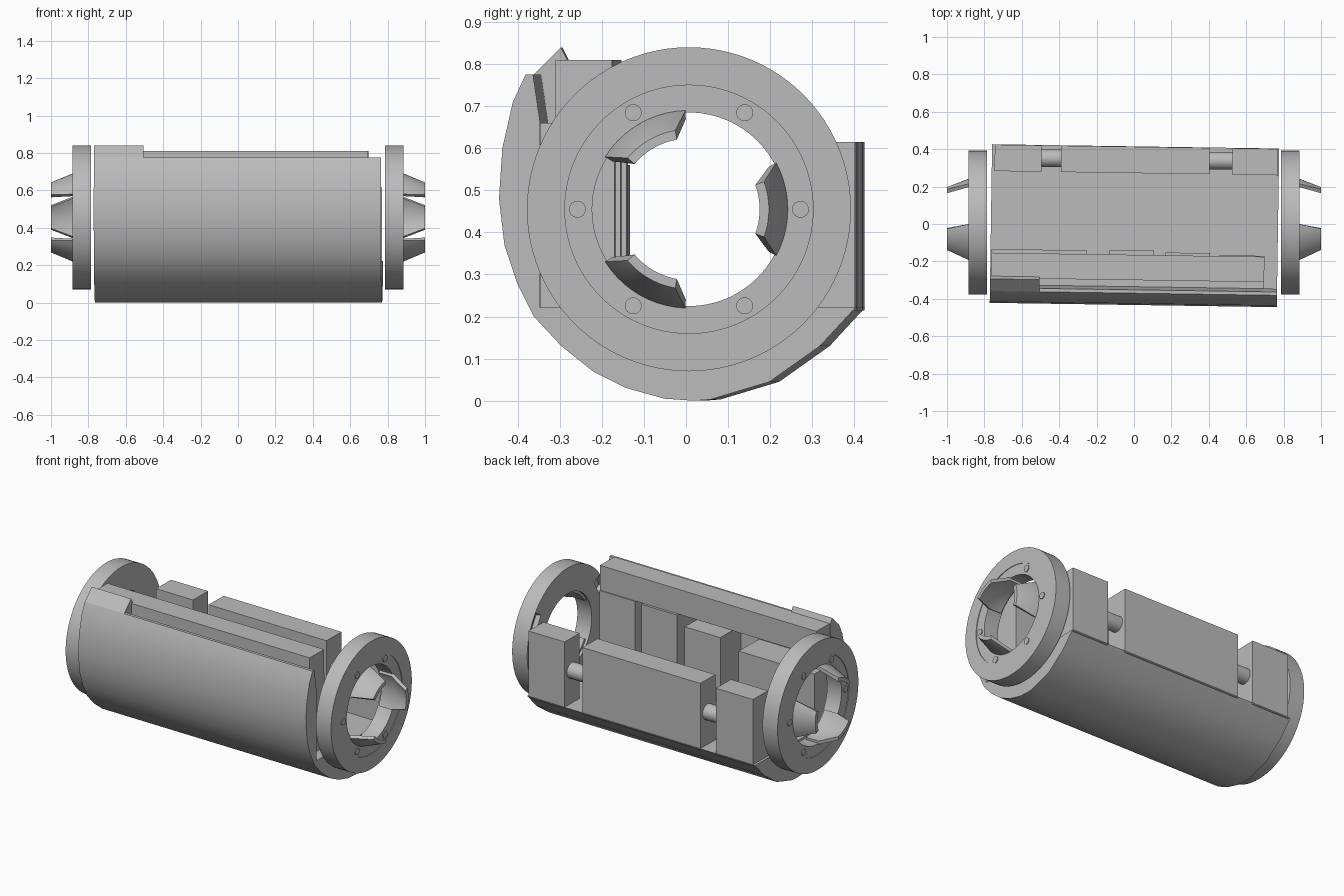
import bpy, bmesh
from math import sin, cos, pi, radians
from mathutils import Matrix, Vector

if "Cube" in bpy.data.objects:
    bpy.data.objects.remove(bpy.data.objects["Cube"], do_unlink=True)

grey = bpy.data.materials.new("plain_grey")
grey.use_nodes = True
grey.diffuse_color = (0.5, 0.5, 0.5, 1)
grey.node_tree.nodes["Principled BSDF"].inputs["Base Color"].default_value = (0.5, 0.5, 0.5, 1)

RING_Y, RING_Z = 0.007, 0.455          # axis of the end rings
BODY_TURN = Matrix.Rotation(-0.015, 4, "Z")  # body sits slightly skewed


def finish(bm, name, smooth=False, turn=None):
    """Turn a bmesh into a named object."""
    if turn:
        bm.transform(turn)
    bmesh.ops.recalc_face_normals(bm, faces=bm.faces)
    mesh = bpy.data.meshes.new(name)
    bm.to_mesh(mesh)
    bm.free()
    mesh.materials.append(grey)
    obj = bpy.data.objects.new(name, mesh)
    bpy.context.collection.objects.link(obj)
    if smooth:
        smooth_object(obj)
    return obj


def activate(obj):
    bpy.ops.object.select_all(action="DESELECT")
    obj.select_set(True)
    bpy.context.view_layer.objects.active = obj


def smooth_object(obj):
    activate(obj)
    bpy.ops.object.shade_smooth_by_angle(angle=radians(30))


def box(name, x, y, z, turn=BODY_TURN):
    bm = bmesh.new()
    bmesh.ops.create_cube(bm, size=1)
    for v in bm.verts:
        v.co = [(lo + hi) / 2 + c * (hi - lo) for c, (lo, hi) in zip(v.co, (x, y, z))]
    return finish(bm, name, turn=turn)


def extrude_x(name, profile, x0, x1, smooth=False):
    """Closed (y, z) profile swept along x."""
    bm = bmesh.new()
    face = bm.faces.new([bm.verts.new((x0, y, z)) for y, z in profile])
    out = bmesh.ops.extrude_face_region(bm, geom=[face])
    for v in out["geom"]:
        if isinstance(v, bmesh.types.BMVert):
            v.co.x = x1
    return finish(bm, name, smooth, BODY_TURN)


def polar(x, r, a):
    return Vector((x, RING_Y + r * cos(a), RING_Z + r * sin(a)))


def cylinder_x(name, x0, x1, y, z, r, turn=None):
    bm = bmesh.new()
    bmesh.ops.create_cone(bm, cap_ends=True, segments=24, radius1=r, radius2=r, depth=abs(x1 - x0))
    place = Matrix.Translation(((x0 + x1) / 2, y, z)) @ Matrix.Rotation(pi / 2, 4, "Y")
    bm.transform(place)
    return finish(bm, name, True, turn)


def sweep(name, section, a0, a1, steps, closed, taper=None):
    """Revolve an (x, r) section about the ring axis; taper narrows it outwards."""
    bm = bmesh.new()
    rows = []
    for i in range(steps if closed else steps + 1):
        row = []
        for k, (x, r) in enumerate(section):
            mid, half = (a0 + a1) / 2, (a1 - a0) / 2
            f = taper[k] if taper else 1
            row.append(bm.verts.new(polar(x, r, mid + half * f * (2 * i / steps - 1))))
        rows.append(row)
    n = len(section)
    for i in range(steps):
        p, q = rows[i], rows[(i + 1) % len(rows)]
        for k in range(n):
            bm.faces.new((p[k], p[(k + 1) % n], q[(k + 1) % n], q[k]))
    if not closed:
        bm.faces.new(rows[0])
        bm.faces.new(rows[-1])
    return finish(bm, name, True)


def slot_cutter(x_mouth, x_floor, a):
    """Bevelled pocket, wide at the mouth and narrow at the floor."""
    bm = bmesh.new()
    bmesh.ops.create_cube(bm, size=1)
    for v in bm.verts:
        at_mouth = v.co.x > 0
        w, h = (0.095, 0.06) if at_mouth else (0.074, 0.038)
        r, t = 0.347 + v.co.z * h, v.co.y * w
        x = x_mouth if at_mouth else x_floor
        v.co = polar(x, r, a) + Vector((0, -sin(a), cos(a))) * t
    return finish(bm, "slot_cutter")


def end_ring(s, side):
    section = [(0.785, 0.385), (0.885, 0.385), (0.885, 0.295), (0.881, 0.295), (0.881, 0.23), (0.785, 0.23)]
    ring = sweep(side + "_end_ring", [(s * x, r) for x, r in section], 0, 2 * pi, 96, False)
    # weld the seam of the full turn
    bm = bmesh.new()
    bm.from_mesh(ring.data)
    caps = [f for f in bm.faces if len(f.verts) == len(section)]
    bmesh.ops.delete(bm, geom=caps, context="FACES_ONLY")
    bmesh.ops.remove_doubles(bm, verts=bm.verts, dist=1e-5)
    bmesh.ops.recalc_face_normals(bm, faces=bm.faces)
    bm.to_mesh(ring.data)
    bm.free()
    # pockets on both faces of the ring
    for deg in (30, 150, 270):
        for mouth, floor in ((0.89, 0.85), (0.78, 0.81)):
            cutter = slot_cutter(s * mouth, s * floor, radians(deg))
            mod = ring.modifiers.new("slot", "BOOLEAN")
            mod.operation, mod.solver, mod.object = "DIFFERENCE", "EXACT", cutter
            activate(ring)
            bpy.ops.object.modifier_apply(modifier=mod.name)
            bpy.data.objects.remove(cutter, do_unlink=True)
    smooth_object(ring)
    # rivets and tapered spring tongues
    for i in range(6):
        p = polar(0, 0.265, i * pi / 3)
        cylinder_x(f"{side}_rivet_{i + 1}", s * 0.87, s * 0.886, p.y, p.z, 0.02)
    for i, deg in enumerate((0, 120, 240)):
        a, half = radians(deg), radians(28)
        tongue = [(0.80, 0.235), (0.885, 0.235), (1.0, 0.19), (1.0, 0.168), (0.885, 0.215), (0.80, 0.215)]
        sweep(f"{side}_tongue_{i + 1}", [(s * x, r) for x, r in tongue], a - half, a + half,
              10, False, (1, 1, 0.72, 0.72, 1, 1))


for s, side in ((1, "left"), (-1, "right")):
    end_ring(s, side)

# Curved shell: solid base with a flat floor and a tall front wall
shell = [(-0.37, 0.775), (-0.40, 0.71), (-0.425, 0.60), (-0.433, 0.48), (-0.42, 0.37), (-0.39, 0.28),
         (-0.35, 0.20), (-0.285, 0.13), (-0.21, 0.07), (-0.13, 0.03), (-0.04, 0.005), (0.03, 0),
         (0.07, 0.003), (0.21, 0.045), (0.33, 0.13), (0.415, 0.222), (-0.335, 0.222), (-0.335, 0.66),
         (-0.352, 0.775)]
extrude_x("shell", shell, -0.765, 0.77, True)
flange = [(-0.37, 0.775), (-0.305, 0.84), (-0.29, 0.81), (-0.29, 0.66), (-0.335, 0.66), (-0.352, 0.775)]
extrude_x("shell_flange", flange, -0.765, -0.5)

# Front rail with the blocks hanging below it
box("front_rail", (-0.76, 0.7), (-0.30, -0.165), (0.66, 0.81))
box("rail_ledge", (-0.76, 0.7), (-0.34, -0.30), (0.63, 0.66))
for i, x in enumerate((0.46, 0.17, -0.13)):
    box(f"inner_block_{i + 1}", (x, x + 0.24), (-0.34, -0.16 + 0.01 * i), (0.222, 0.66 - 0.05 * (i == 2)))
box("long_inner_block", (-0.76, -0.25), (-0.34, -0.145), (0.222, 0.56))

# Back blocks joined by short rods
for name, x0, x1 in (("back_block_right", -0.75, -0.5), ("back_block_middle", -0.395, 0.4),
                     ("back_block_left", 0.52, 0.765)):
    box(name, (x0, x1), (0.272, 0.413), (0.215, 0.615))
for name, x0, x1 in (("rod_right", -0.52, -0.38), ("rod_left", 0.38, 0.54)):
    cylinder_x(name, x0, x1, 0.345, 0.42, 0.047, BODY_TURN)
